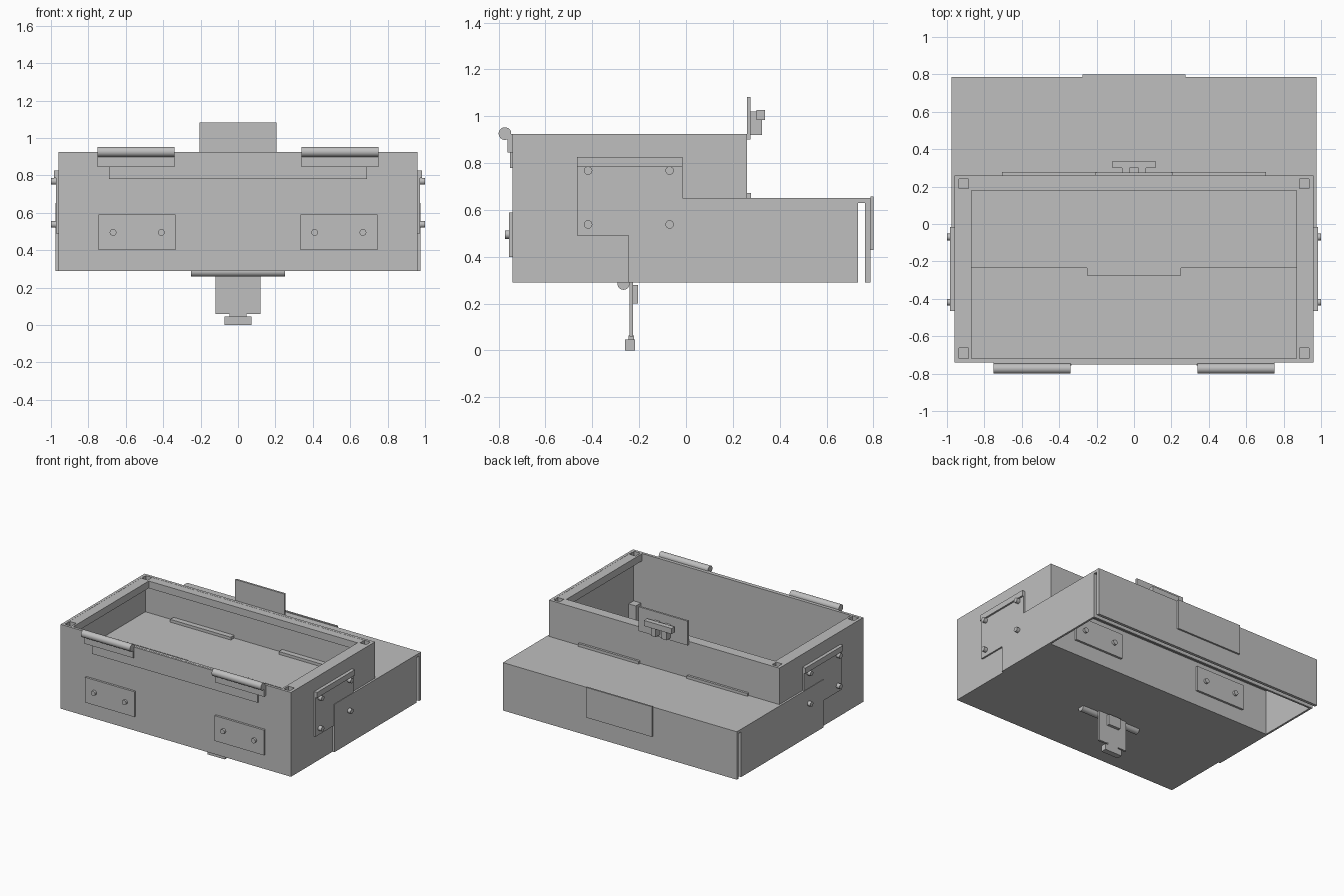
import bpy, bmesh, math
from mathutils import Matrix

if "Cube" in bpy.data.objects:
    bpy.data.objects.remove(bpy.data.objects["Cube"])

grey = bpy.data.materials.new("plain_grey")
grey.diffuse_color = (0.52, 0.52, 0.52, 1)
grey.use_nodes = True
grey.node_tree.nodes["Principled BSDF"].inputs["Base Color"].default_value = grey.diffuse_color


def finish(name, bm):
    me = bpy.data.meshes.new(name)
    bm.to_mesh(me)
    bm.free()
    me.materials.append(grey)
    ob = bpy.data.objects.new(name, me)
    bpy.context.collection.objects.link(ob)
    return ob


def box(name, x, y, z):
    """Box from three (low, high) ranges."""
    bm = bmesh.new()
    bmesh.ops.create_cube(bm, size=1)
    for v in bm.verts:
        for i, (a, b) in enumerate((x, y, z)):
            v.co[i] = a if v.co[i] < 0 else b
    return finish(name, bm)


def rod(name, centre, radius, length, axis, sides=24):
    """Cylinder along the x or y axis."""
    bm = bmesh.new()
    bmesh.ops.create_cone(bm, cap_ends=True, segments=sides, radius1=radius,
                          radius2=radius, depth=length)
    turn = Matrix.Rotation(math.pi / 2, 4, 'Y' if axis == 'x' else 'X')
    bmesh.ops.transform(bm, matrix=Matrix.Translation(centre) @ turn, verts=bm.verts)
    for f in bm.faces:
        f.smooth = len(f.verts) == 4
    for e in bm.edges:
        e.smooth = all(len(f.verts) == 4 for f in e.link_faces)
    return finish(name, bm)


def span(s, a, b):
    """Range a..b on side s of the centre."""
    return tuple(sorted((s * a, s * b)))


# Open-topped case made of thin panels
box("case_floor", (-.96, .96), (-.74, .26), (.29, .31))
box("case_front", (-.96, .96), (-.74, -.72), (.29, .925))
box("case_back", (-.96, .96), (.24, .26), (.29, .925))
for s in (-1, 1):
    box("case_side", span(s, .94, .96), (-.72, .24), (.29, .925))

# Top rim with square sockets in the corners
rims = [box("rim_back", (-.87, .87), (.18, .24), (.87, .924))]
for s in (-1, 1):
    rim = box("rim_side", span(s, .87, .942), (-.72, .24), (.87, .924))
    for y in (-.719, .19):
        hole = box("socket_cutter", span(s, .885, .935), (y, y + .055), (.8, 1))
        hole.hide_render = True
        hole.hide_viewport = True
        mod = rim.modifiers.new("socket", 'BOOLEAN')
        mod.operation = 'DIFFERENCE'
        mod.object = hole
    # Short post inside the front corner
    box("corner_post", span(s, .88, .94), (-.72, -.66), (.31, .55))

# Cover that slides over the back of the case
box("cover_top", (-.975, .975), (-.235, .787), (.63, .651))
box("cover_back", (-.975, .975), (.765, .787), (.29, .63))
box("cover_inner_back", (-.96, .96), (.72, .735), (.29, .63))
box("cover_flap", (-.275, .275), (.787, .80), (.43, .657))
box("cover_front_bar", (-.25, .25), (-.275, -.235), (.635, .655))
for s in (-1, 1):
    box("cover_side", span(s, .96, .975), (-.245, .735), (.29, .65))
    box("cover_hinge_strip", span(s, .2, .705), (.2, .277), (.65, .672))

# Front trim, hinges and riveted plates
box("front_strip", (-.69, .69), (-.752, -.74), (.78, .924))
for s in (-1, 1):
    box("hinge_leaf", span(s, .34, .75), (-.762, -.74), (.845, .924))
    rod("hinge_barrel", (s * .545, -.773, .926), .027, .41, 'x')
    for face, d in ((-.74, -1), (.26, 1)):
        box("rivet_plate", span(s, .335, .745),
            tuple(sorted((face, face + d * .016))), (.40, .59))
        for x in (.41, .668):
            rod("plate_rivet", (s * x, face + d * .016, .495), .018, .034, 'y')

    # Side bracket with a top ledge and four rivets
    box("side_bracket", span(s, .96, .972), (-.465, -.015), (.49, .785))
    box("bracket_ledge", span(s, .96, .985), (-.465, -.015), (.785, .827))
    for y in (-.418, -.07):
        for z in (.768, .538):
            rod("bracket_rivet", (s * .98, y, z), .018, .04, 'x')

# Upper latch on the back wall
box("upper_latch_plate", (-.205, .205), (.26, .275), (.9, 1.083))
box("upper_latch_bar", (-.115, .115), (.30, .337), (.985, 1.027))
for s in (-1, 1):
    box("upper_latch_leg", span(s, .025, .065), (.275, .325), (.92, 1.02))

# Lower latch hanging below the case
rod("lower_latch_hinge", (0, -.267, .285), .026, .5, 'x')
box("lower_latch_plate", (-.12, .12), (-.242, -.226), (.06, .29))
box("lower_latch_block", (-.05, .05), (-.226, -.205), (.2, .28))
box("lower_latch_neck", (-.045, .045), (-.245, -.222), (.04, .065))
box("lower_latch_foot", (-.072, .072), (-.26, -.218), (0, .046))
